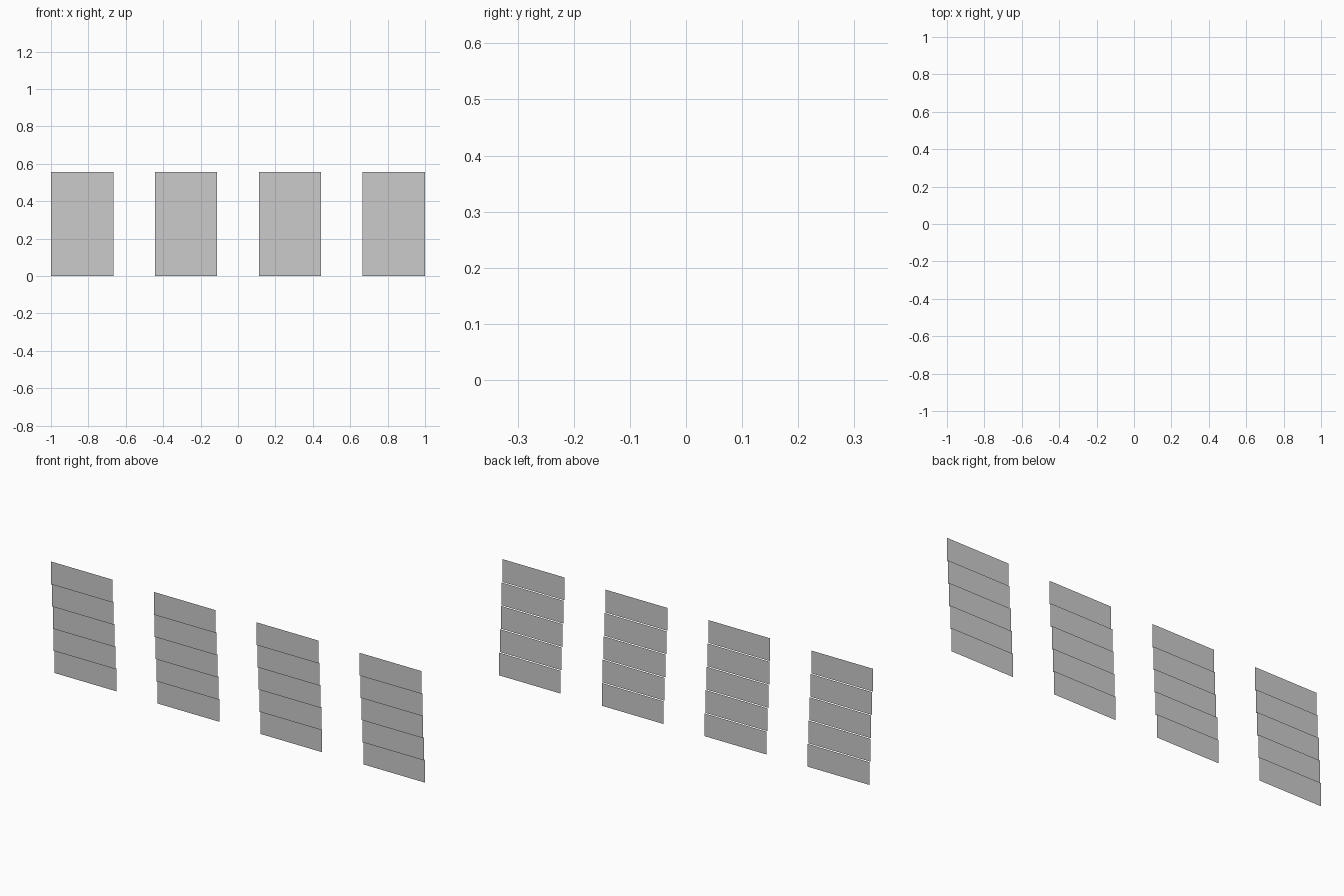
import bpy

if "Cube" in bpy.data.objects:
    bpy.data.objects.remove(bpy.data.objects["Cube"])

UNIT = 1 / 9          # slat height; panels are 3 units wide, 2 units apart
STEP = 0.0072         # each lower slat sits slightly further back
ROWS, PANELS = 5, 4


def slatted_panel(name, x0):
    """Stack of thin upright sheets, stepped back towards the bottom."""
    verts, faces = [], []
    for r in range(ROWS):
        y = ((ROWS - 1) / 2 - r) * STEP
        z0, z1 = r * UNIT, (r + 1) * UNIT
        x1 = x0 + 3 * UNIT
        n = len(verts)
        verts += [(x0, y, z0), (x1, y, z0), (x1, y, z1), (x0, y, z1)]
        faces.append((n, n + 1, n + 2, n + 3))
    mesh = bpy.data.meshes.new(name)
    mesh.from_pydata(verts, [], faces)
    obj = bpy.data.objects.new(name, mesh)
    bpy.context.collection.objects.link(obj)


# Row of four evenly spaced panels
for i in range(PANELS):
    slatted_panel(f"slatted_panel_{i + 1}", -1 + i * 5 * UNIT)
